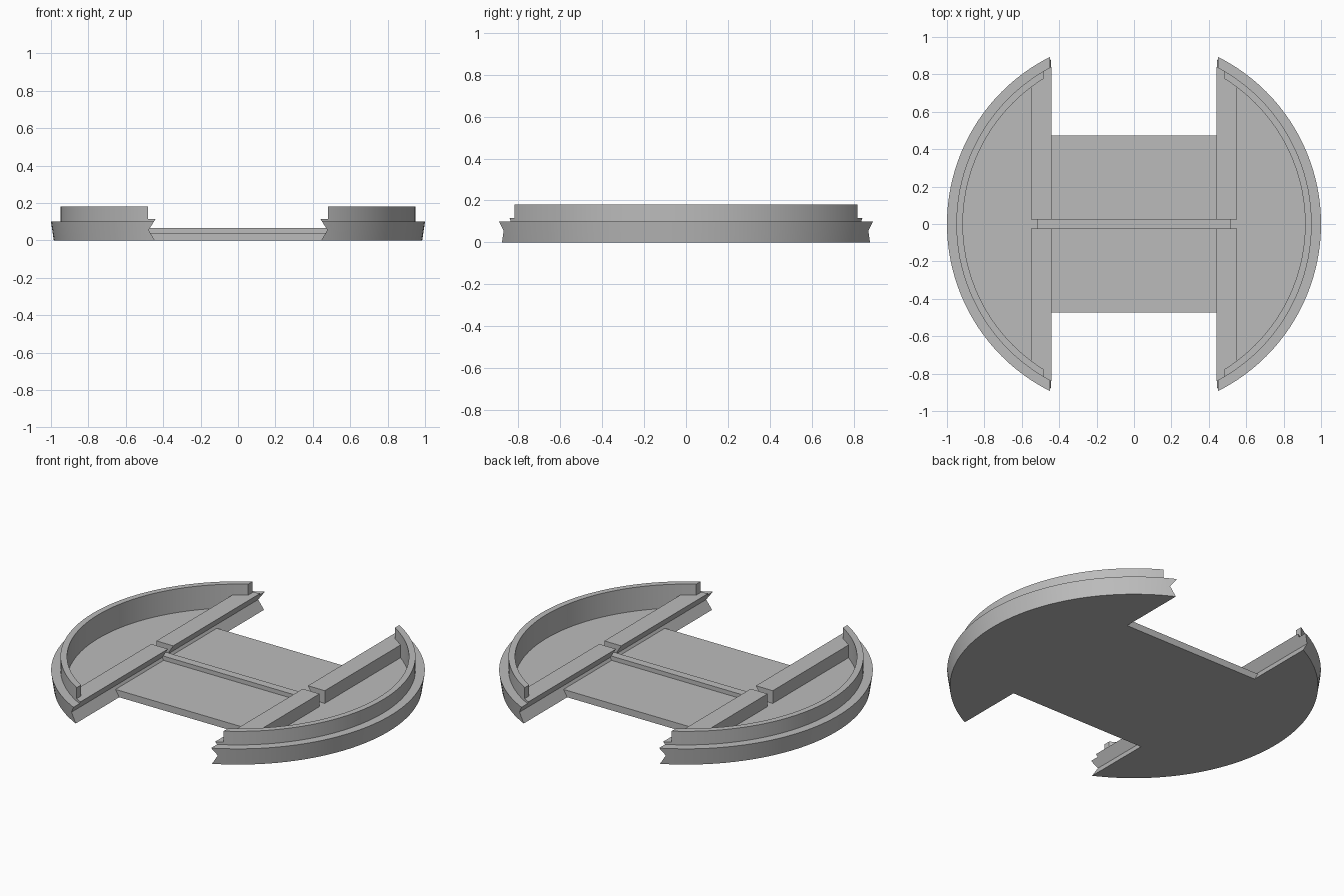
import bpy, bmesh, math
from mathutils import Vector

if "Cube" in bpy.data.objects:
    bpy.data.objects.remove(bpy.data.objects["Cube"], do_unlink=True)

FLOOR, RAIL_TOP = 0.04, 0.115
SEGMENTS = 128

grey = bpy.data.materials.new("plain grey")
grey.use_nodes = True
grey.diffuse_color = (0.5, 0.5, 0.5, 1)
grey.node_tree.nodes["Principled BSDF"].inputs["Base Color"].default_value = (0.5, 0.5, 0.5, 1)


def finish(name, bm):
    bmesh.ops.recalc_face_normals(bm, faces=bm.faces)
    mesh = bpy.data.meshes.new(name)
    bm.to_mesh(mesh)
    bm.free()
    mesh.materials.append(grey)
    obj = bpy.data.objects.new(name, mesh)
    bpy.context.collection.objects.link(obj)
    return obj


def box(name, x0, x1, y0, y1, z0, z1):
    bm = bmesh.new()
    bmesh.ops.create_cube(bm, size=1)
    for v in bm.verts:
        v.co = Vector(((x0 + x1) / 2 + v.co.x * (x1 - x0),
                       (y0 + y1) / 2 + v.co.y * (y1 - y0),
                       (z0 + z1) / 2 + v.co.z * (z1 - z0)))
    return finish(name, bm)


def lathe(name, profile):
    bm = bmesh.new()
    verts = [bm.verts.new((r, 0, z)) for r, z in profile]
    edges = [bm.edges.new(pair) for pair in zip(verts, verts[1:])]
    bmesh.ops.spin(bm, geom=verts + edges, cent=(0, 0, 0), axis=(0, 0, 1),
                   angle=math.tau, steps=SEGMENTS)
    bmesh.ops.remove_doubles(bm, verts=bm.verts, dist=1e-5)
    return finish(name, bm)


def prism(name, outline, half_length):
    """Extrude an x-z outline along y."""
    bm = bmesh.new()
    face = bm.faces.new([bm.verts.new((x, -half_length, z)) for x, z in outline])
    moved = bmesh.ops.extrude_face_region(bm, geom=[face])["geom"]
    bmesh.ops.translate(bm, vec=(0, 2 * half_length, 0),
                        verts=[g for g in moved if isinstance(g, bmesh.types.BMVert)])
    return finish(name, bm)


def boolean(target, tool, operation):
    mod = target.modifiers.new(operation.lower(), 'BOOLEAN')
    mod.operation, mod.solver, mod.object = operation, 'EXACT', tool
    bpy.context.view_layer.objects.active = target
    bpy.ops.object.modifier_apply(modifier=mod.name)
    bpy.data.objects.remove(tool, do_unlink=True)


# Round tray with a raised rim
tray = lathe("round_tray", [(0, 0), (0.985, 0), (1, 0.1), (0.95, 0.1), (0.95, 0.18),
                            (0.915, 0.18), (0.915, FLOOR), (0, FLOOR)])

# Straight rails closing each crescent pocket
for side in (-1, 1):
    x0, x1 = sorted((side * 0.4, side * 0.55))
    rail = box("rail", x0, x1, -1, 1, 0.02, RAIL_TOP)
    boolean(rail, lathe("rail_limit", [(0, 0), (0.93, 0), (0.93, 0.3), (0, 0.3)]), 'INTERSECT')
    boolean(tray, rail, 'UNION')

# Middle opening with V-grooved sides and trimmed rim ends
half = [(0.415, -0.05), (0.478, 0.055), (0.44, RAIL_TOP), (0.48, RAIL_TOP), (0.48, 0.3)]
outline = half + [(-x, z) for x, z in reversed(half)]
boolean(tray, prism("opening_cutter", outline, 1.2), 'DIFFERENCE')

# Slot through the rails for the centre rib
boolean(tray, box("slot_cutter", -0.6, 0.6, -0.024, 0.024, FLOOR, 0.3), 'DIFFERENCE')

# Bridge plate and rib joining the two halves
bridge = box("bridge_plate", -0.472, 0.472, -0.473, 0.473, 0, FLOOR)
rib = box("centre_rib", -0.515, 0.515, -0.024, 0.024, 0.03, 0.065)

# Smooth curved walls, sharp corners
bpy.ops.object.select_all(action='DESELECT')
tray.select_set(True)
bpy.context.view_layer.objects.active = tray
bpy.ops.object.shade_smooth_by_angle(angle=math.radians(30))
